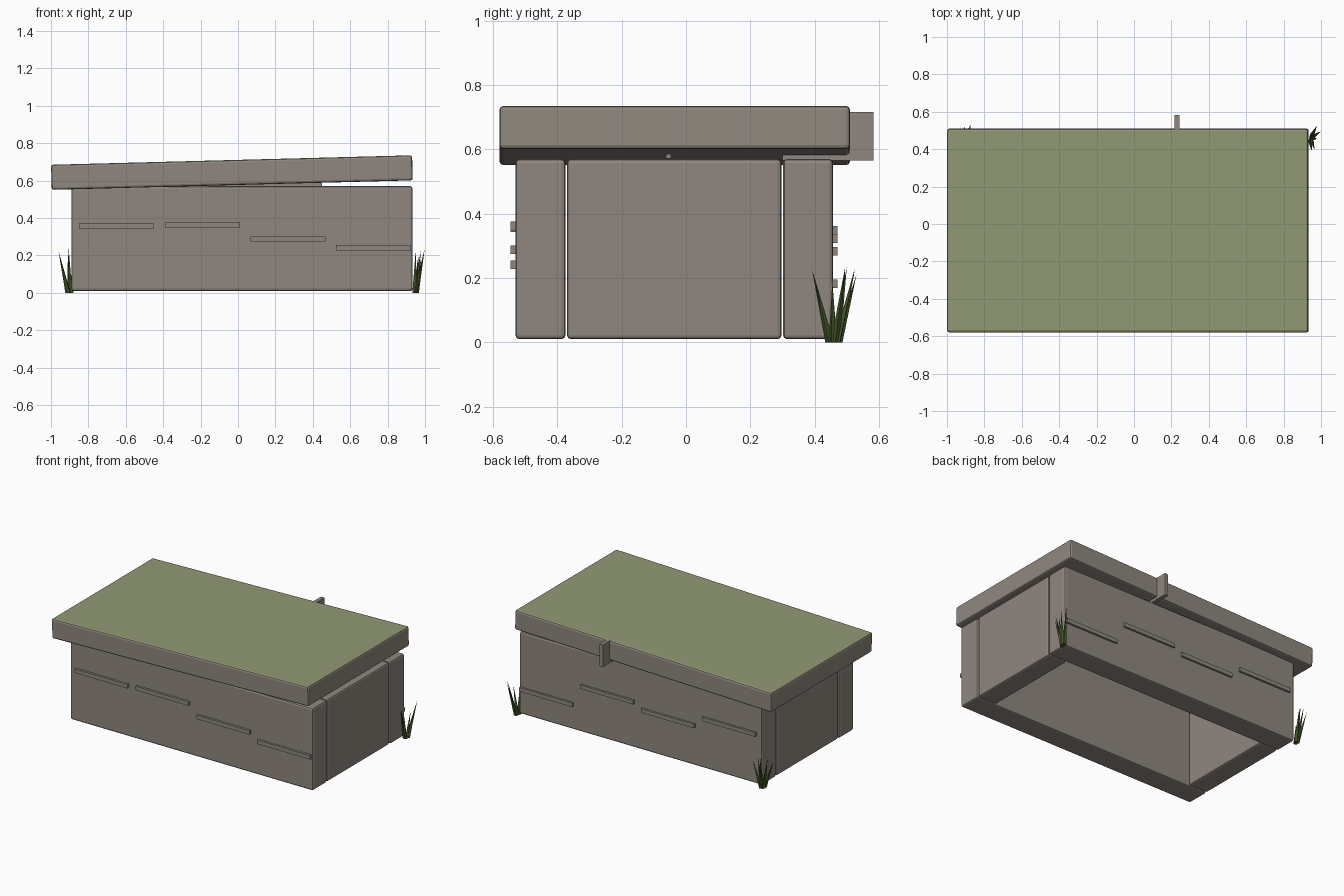
import bpy, bmesh, math
from mathutils import Vector, Matrix

if "Cube" in bpy.data.objects:
    bpy.data.objects.remove(bpy.data.objects["Cube"])


def material(name, rgb):
    m = bpy.data.materials.new(name)
    m.diffuse_color = (*rgb, 1)
    m.use_nodes = True
    m.node_tree.nodes["Principled BSDF"].inputs["Base Color"].default_value = m.diffuse_color
    return m


STONE = material("grey_stone", (0.28, 0.245, 0.215))
MOSS = material("moss_green", (0.28, 0.32, 0.175))
GRASS = material("dark_grass", (0.06, 0.095, 0.025))


def finish(name, bm, *mats):
    me = bpy.data.meshes.new(name)
    bm.to_mesh(me)
    bm.free()
    ob = bpy.data.objects.new(name, me)
    for m in mats:
        me.materials.append(m)
    bpy.context.collection.objects.link(ob)
    return ob


def box(name, x, y, z, bevel=0.0, mats=(STONE,), tilt=0.0):
    """Box from (min, max) ranges, optionally bevelled and tilted about y."""
    bm = bmesh.new()
    bmesh.ops.create_cube(bm, size=1)
    bmesh.ops.scale(bm, verts=bm.verts, vec=[r[1] - r[0] for r in (x, y, z)])
    if bevel:
        bmesh.ops.bevel(bm, geom=bm.edges[:], offset=bevel, segments=2,
                        profile=0.5, affect='EDGES')
    bm.normal_update()
    if len(mats) > 1:
        for f in bm.faces:
            f.material_index = 1 if f.normal.z > 0.9 else 0
    ob = finish(name, bm, *mats)
    ob.location = [(r[0] + r[1]) / 2 for r in (x, y, z)]
    ob.rotation_euler.y = -tilt
    return ob


# Long side walls and short end walls, open at the bottom
WALL_Z = (0.01, 0.57)
box("front_wall", (-0.89, 0.933), (-0.53, -0.375), WALL_Z, 0.012)
box("back_wall", (-0.89, 0.933), (0.302, 0.457), WALL_Z, 0.012)
box("left_end_wall", (-0.888, -0.745), (-0.37, 0.297), WALL_Z, 0.012)
box("right_end_wall", (0.788, 0.931), (-0.37, 0.297), WALL_Z, 0.012)

# Slightly tilted lid with a mossy top
TILT = math.radians(1.5)
box("lid", (-0.998, 0.933), (-0.58, 0.51), (0.576, 0.71), 0.012,
    (STONE, MOSS), TILT)

# Thin bars let into the lid
box("lid_cross_bar", (0.217, 0.243), (0.3, 0.583), (0.566, 0.716))
box("lid_long_bar", (-0.35, 0.45), (-0.062, -0.047), (0.571, 0.586))

# Raised strips on both long walls
STRIP_X = (-0.65, -0.19, 0.268, 0.725)
for side, y, heights in (("front", (-0.545, -0.52), (0.357, 0.362, 0.288, 0.241)),
                         ("back", (0.447, 0.471), (0.348, 0.283, 0.322, 0.182))):
    for i, (cx, cz) in enumerate(zip(STRIP_X, heights)):
        box(f"{side}_strip_{i + 1}", (cx - 0.2, cx + 0.2), y,
            (cz - 0.0135, cz + 0.0135))


# Grass tufts: slim leaning four-sided blades
def tuft(name, root, tips):
    bm = bmesh.new()
    for i, t in enumerate(tips):
        tip = Vector(t)
        side = Vector((tip.x - root[0], tip.y - root[1], 0)) * 0.18
        base = Vector((*root, 0.0)) + side
        turn = Matrix.Rotation(i * 0.7, 3, 'Z')
        ring = [bm.verts.new(base + turn @ Vector(
            (0.014 * math.cos(k * math.pi / 2), 0.014 * math.sin(k * math.pi / 2), 0)))
            for k in range(4)]
        top = bm.verts.new(tip)
        bm.faces.new(ring[::-1])
        for k in range(4):
            bm.faces.new((ring[k], ring[(k + 1) % 4], top))
    finish(name, bm, GRASS)


tuft("right_grass", (0.943, 0.457),
     [(0.998, 0.495, 0.235), (0.978, 0.525, 0.23), (0.965, 0.40, 0.20),
      (0.95, 0.392, 0.225), (0.98, 0.455, 0.19)])
tuft("left_grass", (-0.898, 0.46),
     [(-0.96, 0.495, 0.225), (-0.91, 0.525, 0.225), (-0.872, 0.53, 0.21),
      (-0.945, 0.41, 0.17), (-0.905, 0.50, 0.235)])
